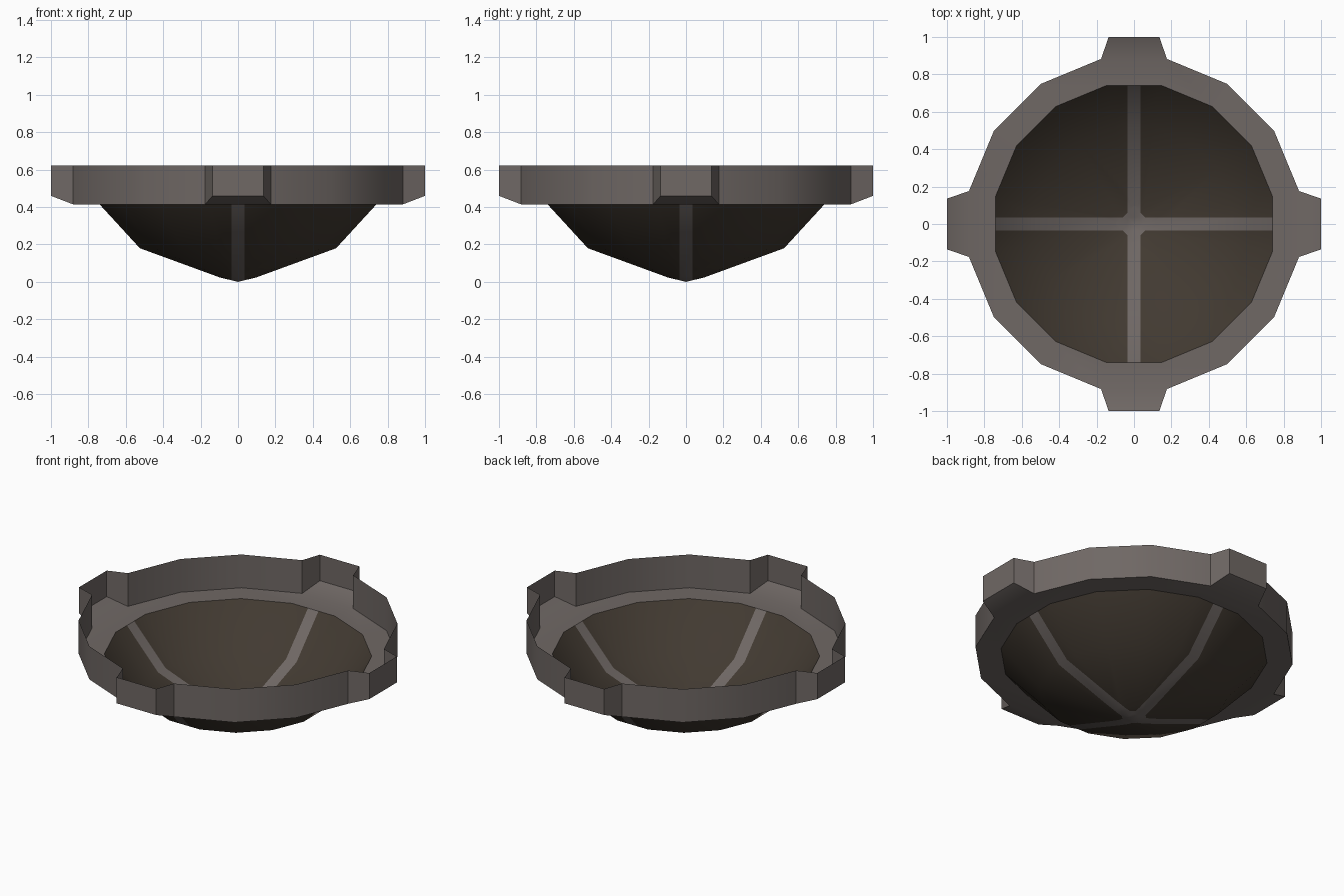
import bpy, bmesh, math
from mathutils import Vector

if "Cube" in bpy.data.objects:
    bpy.data.objects.remove(bpy.data.objects["Cube"])

SIDES = 16
FLOOR, TOP = 0.415, 0.622
R_IN, R_OUT = 0.755, 0.90
RIB = 0.036


def material(name, color):
    m = bpy.data.materials.new(name)
    m.diffuse_color = (*color, 1)
    m.use_nodes = True
    m.node_tree.nodes["Principled BSDF"].inputs["Base Color"].default_value = m.diffuse_color
    return m


grey = material("warm grey metal", (0.16, 0.138, 0.129))
brown = material("dark brown", (0.054, 0.042, 0.031))


def pt(i, r, z):
    """Corner i of the 16-sided outline; segment 0 is centred on +x."""
    a = math.tau * (i - 0.5) / SIDES
    return Vector((r * math.cos(a), r * math.sin(a), z))


def add_face(bm, pts):
    return bm.faces.new([bm.verts.new(p) for p in pts])


def finish(name, bm, mats):
    bmesh.ops.recalc_face_normals(bm, faces=bm.faces)
    me = bpy.data.meshes.new(name)
    bm.to_mesh(me)
    bm.free()
    for m in mats:
        me.materials.append(m)
    ob = bpy.data.objects.new(name, me)
    bpy.context.collection.objects.link(ob)
    bpy.ops.object.select_all(action='DESELECT')
    ob.select_set(True)
    bpy.context.view_layer.objects.active = ob
    bpy.ops.object.shade_smooth_by_angle(angle=math.radians(30))
    return ob


# Rim: open tray with flat ledge, thin wall and four outward lugs
bm = bmesh.new()
for i in range(SIDES):
    a, b = pt(i, R_OUT, FLOOR), pt(i + 1, R_OUT, FLOOR)
    a_top, b_top = pt(i, R_OUT, TOP), pt(i + 1, R_OUT, TOP)
    add_face(bm, [pt(i, R_IN, FLOOR), a, b, pt(i + 1, R_IN, FLOOR)])
    if i % 4:
        add_face(bm, [a, b, b_top, a_top])
    else:
        ang = math.tau * i / SIDES
        out = Vector((math.cos(ang), math.sin(ang), 0))
        side = Vector((-out.y, out.x, 0)) * 0.136
        c, d = out - side, out + side
        lo, hi = Vector((0, 0, 0.46)), Vector((0, 0, TOP))
        add_face(bm, [a, b, d + lo, c + lo])             # sloping lug floor
        add_face(bm, [c + lo, d + lo, d + hi, c + hi])   # lug end
        add_face(bm, [a, c + lo, c + hi, a_top])         # lug sides
        add_face(bm, [d + lo, b, b_top, d + hi])
bmesh.ops.remove_doubles(bm, verts=bm.verts, dist=1e-4)
finish("rim", bm, [grey])

# Bowl: faceted dish below the rim
bm = bmesh.new()
profile = [(R_IN, FLOOR), (0.535, 0.18), (0.10, 0.024)]
for i in range(SIDES):
    for (r0, z0), (r1, z1) in zip(profile, profile[1:]):
        add_face(bm, [pt(i, r0, z0), pt(i + 1, r0, z0), pt(i + 1, r1, z1), pt(i, r1, z1)])
    add_face(bm, [pt(i, 0.10, 0.024), pt(i + 1, 0.10, 0.024), Vector((0, 0, 0))])
bmesh.ops.remove_doubles(bm, verts=bm.verts, dist=1e-4)

# Cross bands cut into the bowl, slightly widened where they meet
CORNER = 0.095
cuts = [((1, 0, 0), RIB), ((0, 1, 0), RIB), ((1, 1, 0), CORNER), ((1, -1, 0), CORNER)]
for n, w in cuts:
    n = Vector(n)
    for s in (1, -1):
        if w == CORNER:  # cut the corner fillets only near the centre
            faces = [f for f in bm.faces if f.calc_center_median().xy.length < 0.14]
        else:
            faces = list(bm.faces)
        geom = list({v for f in faces for v in f.verts}) + \
            list({e for f in faces for e in f.edges}) + faces
        bmesh.ops.bisect_plane(bm, geom=geom, plane_no=n,
                               plane_co=n * (s * w / n.length_squared), dist=1e-5)
for f in bm.faces:
    c = f.calc_center_median()
    x, y = abs(c.x), abs(c.y)
    f.material_index = 0 if min(x, y) < RIB or x + y < CORNER else 1
finish("bowl", bm, [grey, brown])
